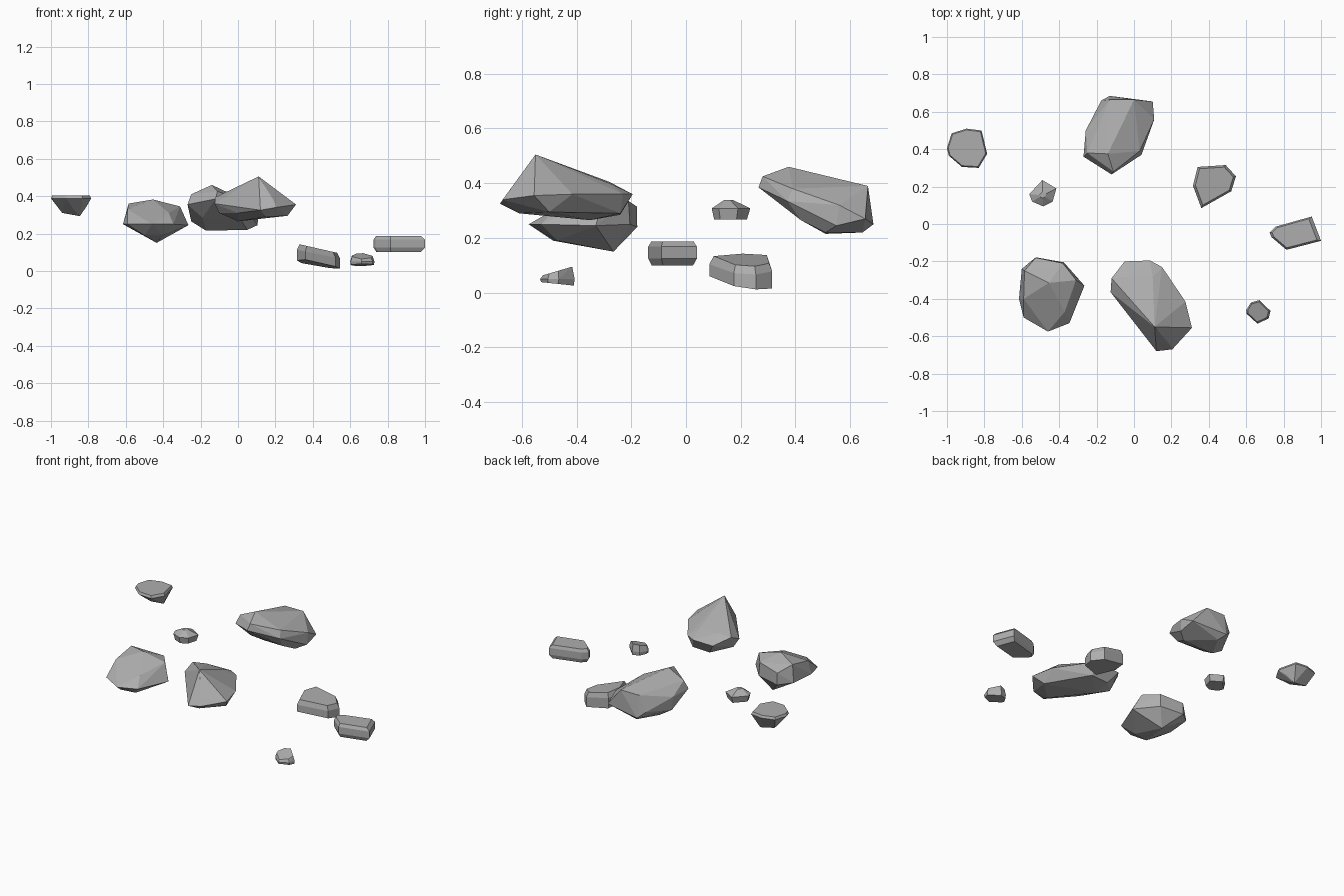
import bpy, bmesh, math

stone_grey = bpy.data.materials.new("stone_grey")
stone_grey.diffuse_color = (0.42, 0.42, 0.42, 1)


def rock(name, *groups):
    """Faceted rock: the convex hull around its crown, rim and base corners."""
    bm = bmesh.new()
    for group in groups:
        for p in group:
            bm.verts.new(p)
    res = bmesh.ops.convex_hull(bm, input=bm.verts[:])
    loose = {g for g in res["geom_interior"] + res["geom_unused"]
             if isinstance(g, bmesh.types.BMVert)}
    bmesh.ops.delete(bm, geom=list(loose), context='VERTS')
    bmesh.ops.dissolve_limit(bm, angle_limit=math.radians(4),
                             verts=bm.verts[:], edges=bm.edges[:])
    bmesh.ops.recalc_face_normals(bm, faces=bm.faces[:])
    mesh = bpy.data.meshes.new(name)
    bm.to_mesh(mesh)
    bm.free()
    mesh.materials.append(stone_grey)
    obj = bpy.data.objects.new(name, mesh)
    bpy.context.collection.objects.link(obj)
    return obj


def layered(outline, layers):
    """Copies of a plan outline at (height, scale, slope in x, slope in y)."""
    cx = sum(p[0] for p in outline) / len(outline)
    cy = sum(p[1] for p in outline) / len(outline)
    return [(cx + (x - cx) * s, cy + (y - cy) * s,
             z + (x - cx) * tx + (y - cy) * ty)
            for z, s, tx, ty in layers for x, y in outline]


# Large rock at the back: crown, rim, base
rock("back_boulder",
     [(-.14, .375, .46), (-.11, .28, .425), (-.25, .38, .41), (-.13, .665, .39),
      (0, .665, .39), (.03, .39, .38)],
     [(-.12, .265, .385), (-.27, .36, .355), (-.258, .5, .35), (-.175, .66, .29),
      (.1, .655, .27), (.108, .56, .32), (.04, .37, .335)],
     [(-.25, .5, .265), (-.13, .685, .25), (.105, .55, .245), (-.17, .51, .215),
      (.05, .51, .22), (-.1, .645, .22), (.02, .42, .265), (-.19, .4, .285)])

# Large pointed rock at the front
rock("front_boulder",
     [(.11, -.55, .505), (-.12, -.29, .395), (-.03, -.28, .405),
      (.1, -.28, .4), (.22, -.42, .39), (.19, -.64, .38), (.12, -.635, .38)],
     [(-.125, -.365, .36), (-.05, -.2, .355), (.085, -.195, .36), (.15, -.23, .36),
      (.275, -.415, .36), (.31, -.555, .355), (.205, -.67, .34), (.12, -.68, .325),
      (-.015, -.51, .35)],
     [(0, -.5, .31), (-.1, -.34, .31), (0, -.24, .285), (0, -.35, .265),
      (.15, -.61, .29), (.265, -.5, .295), (.12, -.24, .29)])

# Large rock at the left, with a pointed underside
rock("left_boulder",
     [(-.455, -.315, .382), (-.585, -.25, .36), (-.525, -.18, .315),
      (-.38, -.21, .335), (-.31, -.3, .345), (-.59, -.4, .33), (-.37, -.47, .31)],
     [(-.265, -.33, .245), (-.345, -.53, .25), (-.46, -.575, .25),
      (-.59, -.5, .25), (-.615, -.4, .25), (-.6, -.24, .25),
      (-.525, -.178, .24), (-.375, -.205, .25)],
     [(-.435, -.265, .15), (-.5, -.485, .19), (-.4, -.47, .19)])

# Flat-topped rock at the far left, tapering downwards
rock("far_left_rock",
     layered([(-1, .405), (-.975, .485), (-.895, .51), (-.815, .5),
              (-.785, .375), (-.83, .3), (-.92, .305), (-.99, .365)],
             [(.403, .93, 0, 0), (.388, 1, 0, 0)]),
     [(-.845, .45, .293), (-.94, .44, .31), (-.81, .42, .345), (-.88, .37, .33)])

# Small rock between the boulders
rock("left_pebble",
     layered([(-.56, .16), (-.49, .235), (-.415, .19), (-.435, .12),
              (-.485, .094), (-.545, .12)],
             [(.338, .25, 0, 0), (.308, 1, 0, 0), (.268, .85, 0, 0)]))

# Tilted rock at the back right
rock("right_back_rock",
     layered([(.315, .205), (.34, .305), (.49, .315), (.545, .255),
              (.52, .175), (.36, .085)],
             [(.12, .88, -.2, 0), (.09, 1, -.2, 0), (.035, 1, -.17, -.1)]))

# Low rock at the far right
rock("far_right_rock",
     layered([(.725, -.045), (.755, -.015), (.95, .04), (1, -.09),
              (.815, -.138), (.735, -.07)],
             [(.187, .87, 0, 0), (.168, 1, 0, 0), (.125, 1, 0, 0),
              (.1, .85, 0, 0)]))

# Small rock at the front right
rock("right_pebble",
     layered([(.6, -.46), (.625, -.42), (.67, -.407), (.73, -.465),
              (.72, -.505), (.66, -.533), (.602, -.48)],
             [(.08, .85, 0, .25), (.05, 1, 0, 0), (.032, .95, 0, -.1)]))
